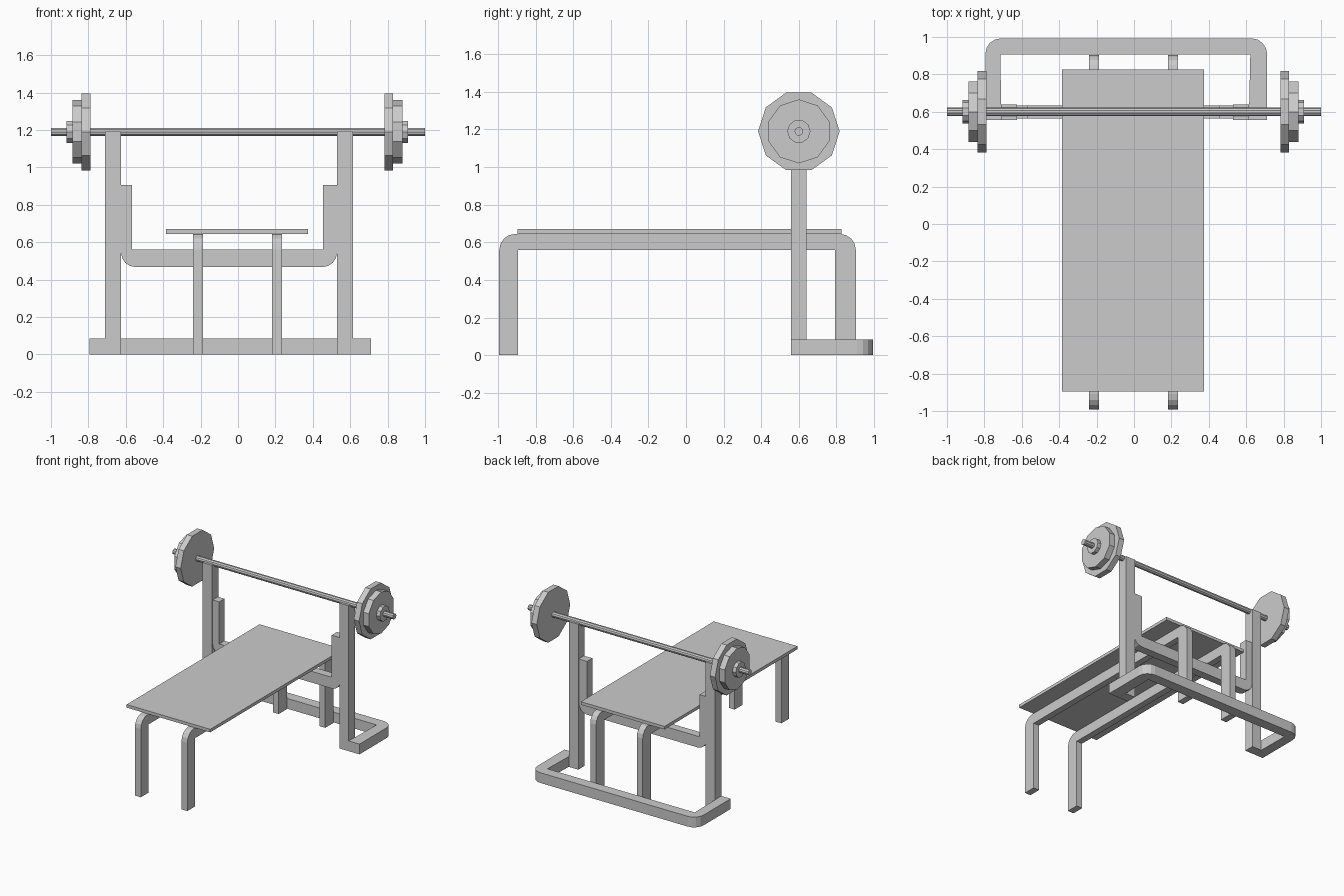
import bpy, bmesh
from math import sin, cos, radians

if "Cube" in bpy.data.objects:
    bpy.data.objects.remove(bpy.data.objects["Cube"])


def prism(name, pts, axis, lo, hi):
    """Extrude a 2D outline along an axis: x uses (y,z), y uses (x,z), z uses (x,y)."""
    place = {'x': lambda a, b, t: (t, a, b),
             'y': lambda a, b, t: (a, t, b),
             'z': lambda a, b, t: (a, b, t)}[axis]
    bm = bmesh.new()
    face = bm.faces.new([bm.verts.new(place(a, b, lo)) for a, b in pts])
    ext = bmesh.ops.extrude_face_region(bm, geom=[face], use_keep_orig=True)
    verts = [g for g in ext['geom'] if isinstance(g, bmesh.types.BMVert)]
    bmesh.ops.translate(bm, verts=verts, vec=place(0, 0, hi - lo))
    bmesh.ops.recalc_face_normals(bm, faces=bm.faces)
    me = bpy.data.meshes.new(name)
    bm.to_mesh(me)
    bm.free()
    ob = bpy.data.objects.new(name, me)
    bpy.context.collection.objects.link(ob)
    return ob


def rect(a0, a1, b0, b1):
    return [(a0, b0), (a1, b0), (a1, b1), (a0, b1)]


def arc(ca, cb, r, start, end, n=4):
    angs = [radians(start + (end - start) * i / n) for i in range(n + 1)]
    return [(ca + r * cos(t), cb + r * sin(t)) for t in angs]


def disc(r, sides, turn=0):
    return arc(0.60, 1.19, r, turn, turn + 360, sides)[:-1]


# Padded board
prism("seat", rect(-0.895, 0.827, 0.645, 0.67), 'x', -0.384, 0.375)

# Two bent tubes under the board, each forming a front and a rear leg
leg = ([(-0.993, 0)] + arc(-0.908, 0.56, 0.085, 180, 90)
       + arc(0.818, 0.56, 0.085, 90, 0)
       + [(0.903, 0), (0.793, 0), (0.793, 0.56), (-0.892, 0.56), (-0.892, 0)])
prism("left_leg_frame", leg, 'x', -0.24, -0.186)
prism("right_leg_frame", leg, 'x', 0.183, 0.236)

# Uprights holding the bar
prism("left_upright", rect(-0.71, -0.625, 0, 1.192), 'y', 0.557, 0.64)
prism("right_upright", rect(0.529, 0.614, 0, 1.192), 'y', 0.557, 0.64)

# U-shaped brace between the uprights
brace = ([(-0.566, 0.905), (-0.625, 0.905)] + arc(-0.55, 0.543, 0.075, 180, 270)
         + arc(0.454, 0.543, 0.075, 270, 360)
         + [(0.529, 0.905), (0.454, 0.905), (0.454, 0.56), (-0.566, 0.56)])
prism("cross_brace", brace, 'y', 0.565, 0.633)

# U-shaped floor base
base = ([(-0.795, 0.557)] + arc(-0.71, 0.908, 0.085, 180, 90)
        + arc(0.627, 0.908, 0.085, 90, 0)
        + [(0.712, 0.557), (0.614, 0.557), (0.622, 0.907),
           (-0.714, 0.907), (-0.71, 0.557)])
prism("floor_base", base, 'z', 0, 0.084)

# Barbell: bar plus large plate, small plate and collar at each end
prism("bar", disc(0.023, 10), 'x', -1, 1)
for side, s, off in (("left", -1, 0.006), ("right", 1, 0)):
    for part, r, sides, turn, a, b in (("large_plate", 0.217, 10, 0, 0.782, 0.83),
                                       ("small_plate", 0.17, 10, 18, 0.83, 0.879),
                                       ("collar", 0.062, 10, 0, 0.879, 0.91)):
        x0, x1 = sorted((s * (a + off), s * (b + off)))
        prism(f"{side}_{part}", disc(r, sides, turn), 'x', x0, x1)
